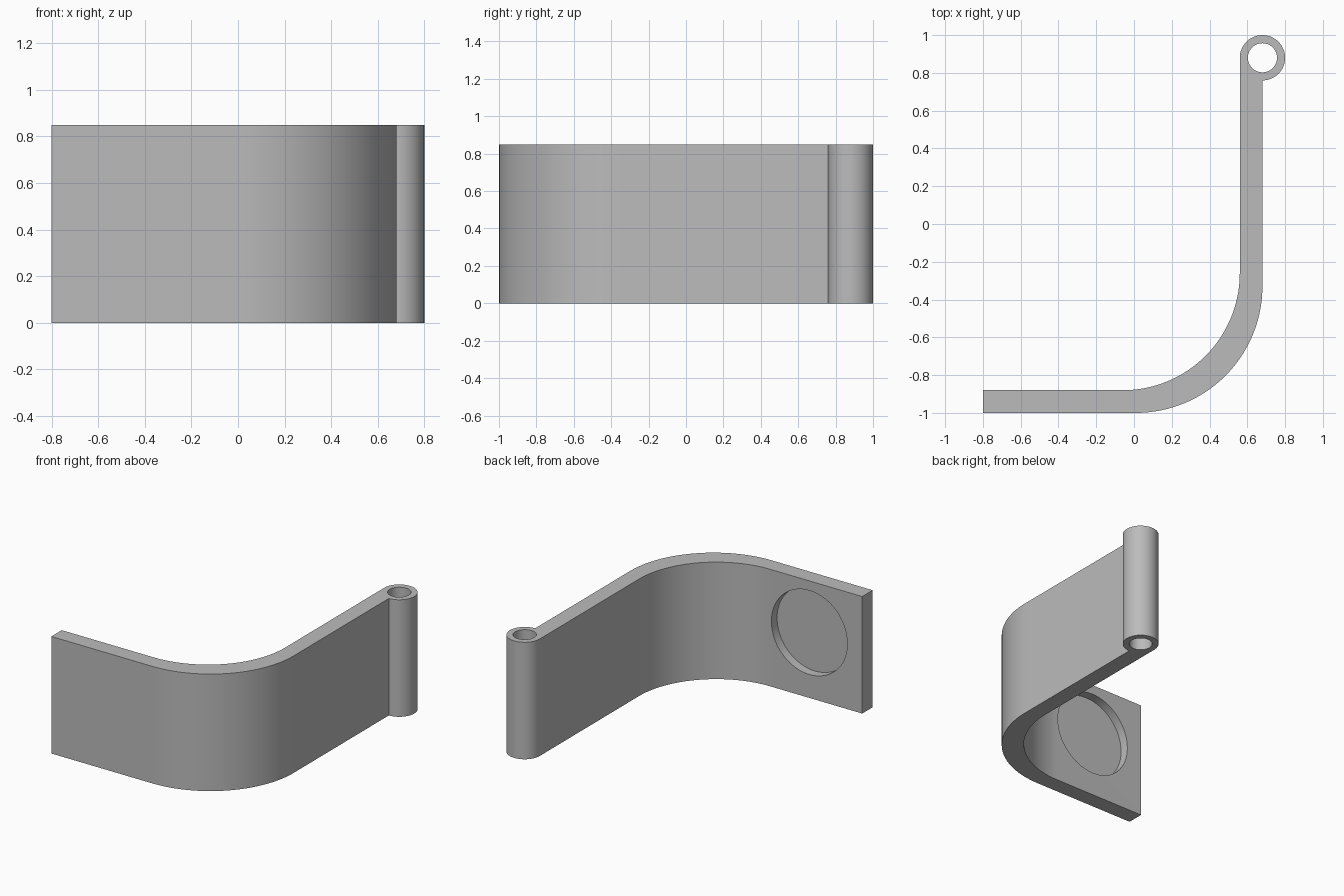
import bpy
import bmesh
from math import sin, cos, radians
from mathutils import Matrix

HEIGHT = 0.85
THICK = 0.12
BARREL = (0.68, 0.88)

default = bpy.data.objects.get("Cube")
if default:
    bpy.data.objects.remove(default, do_unlink=True)

grey = bpy.data.materials.new("plain grey")
grey.use_nodes = True
colour = (0.5, 0.5, 0.5, 1)
grey.diffuse_color = colour
grey.node_tree.nodes["Principled BSDF"].inputs["Base Color"].default_value = colour


def arc(centre, radius, start, end, steps):
    angles = [radians(start + (end - start) * i / steps) for i in range(steps + 1)]
    return [(centre[0] + radius * cos(a), centre[1] + radius * sin(a)) for a in angles]


def make_object(name, bm):
    bmesh.ops.recalc_face_normals(bm, faces=bm.faces)
    mesh = bpy.data.meshes.new(name)
    bm.to_mesh(mesh)
    bm.free()
    mesh.materials.append(grey)
    obj = bpy.data.objects.new(name, mesh)
    bpy.context.collection.objects.link(obj)
    return obj


def cylinder(name, radius, depth, matrix):
    bm = bmesh.new()
    bmesh.ops.create_cone(bm, cap_ends=True, segments=64, radius1=radius,
                          radius2=radius, depth=depth, matrix=matrix)
    return make_object(name, bm)


def cut(target, cutter):
    cutter.hide_render = True
    mod = target.modifiers.new("cut", "BOOLEAN")
    mod.operation = "DIFFERENCE"
    mod.solver = "EXACT"
    mod.object = cutter
    bpy.context.view_layer.objects.active = target
    bpy.ops.object.modifier_apply(modifier=mod.name)
    bpy.data.objects.remove(cutter, do_unlink=True)


# Bent strip ending in a round hinge barrel, extruded upwards
outline = [(-0.8, -1)]
outline += arc((0.01, -0.33), 0.67, -90, 0, 32)
outline += arc(BARREL, THICK, -90, 180, 48)
outline += arc((-0.06, -0.26), 0.62, 0, -90, 32)
outline += [(-0.8, -1 + THICK)]

bm = bmesh.new()
base = bm.faces.new([bm.verts.new((x, y, 0)) for x, y in outline])
extruded = bmesh.ops.extrude_face_region(bm, geom=[base], use_keep_orig=True)
top = [v for v in extruded["geom"] if isinstance(v, bmesh.types.BMVert)]
bmesh.ops.translate(bm, verts=top, vec=(0, 0, HEIGHT))
hinge_leaf = make_object("hinge_leaf", bm)

# Pin hole through the barrel
cut(hinge_leaf, cylinder("pin_hole_cutter", 0.077, 2 * HEIGHT,
                         Matrix.Translation((*BARREL, HEIGHT / 2))))

# Shallow round recess on the inner face of the short arm
recess_depth = 0.065
cut(hinge_leaf, cylinder("recess_cutter", 0.305, 2 * recess_depth,
                         Matrix.Translation((-0.375, -1 + THICK, 0.475))
                         @ Matrix.Rotation(radians(90), 4, "X")))

# Smooth curves, sharp edges
bpy.ops.object.select_all(action="DESELECT")
hinge_leaf.select_set(True)
bpy.context.view_layer.objects.active = hinge_leaf
bpy.ops.object.shade_smooth_by_angle(angle=radians(30))
